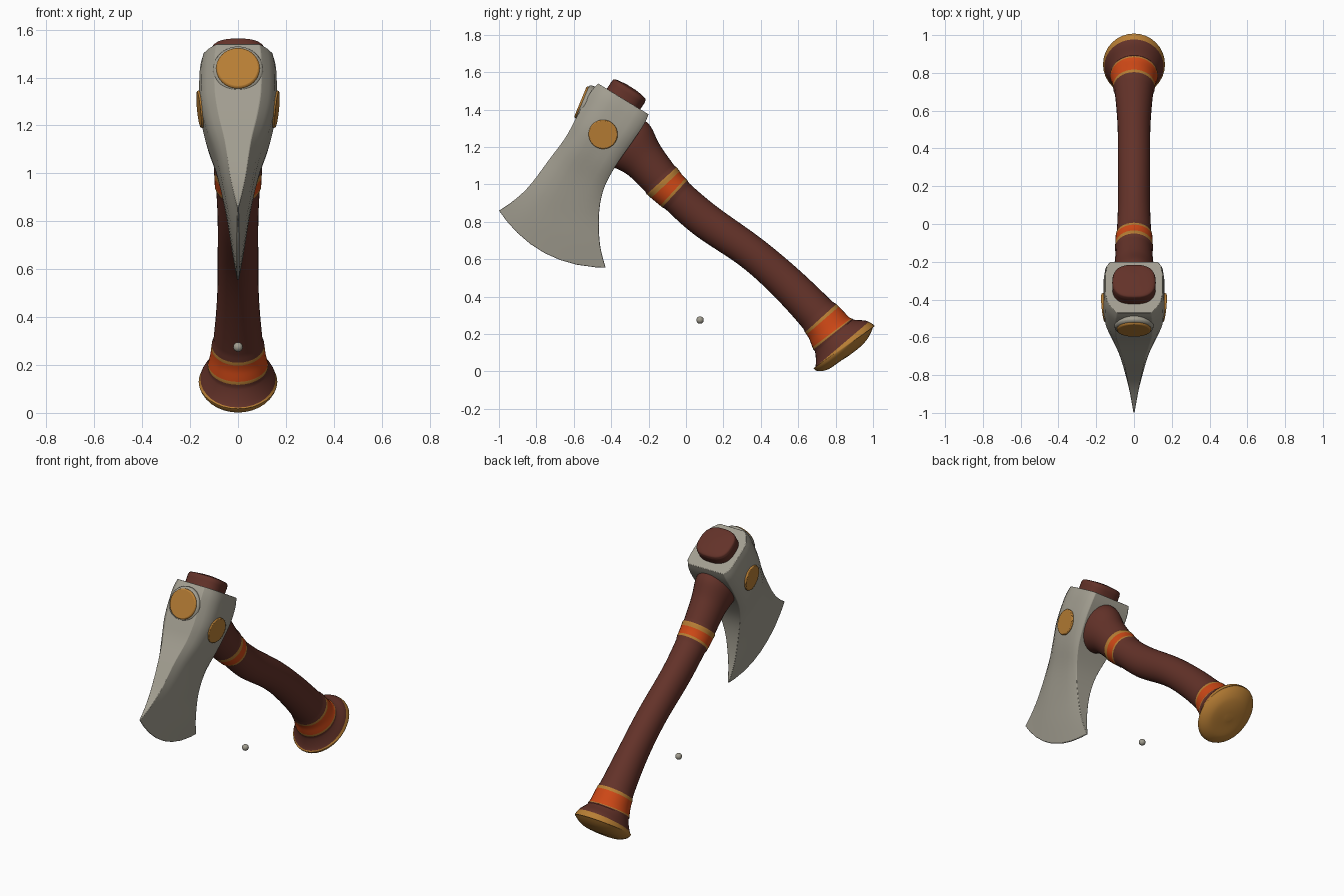
import bpy, bmesh, math
from mathutils import Vector

if "Cube" in bpy.data.objects:
    bpy.data.objects.remove(bpy.data.objects["Cube"], do_unlink=True)


def material(name, rgb):
    m = bpy.data.materials.new(name)
    m.use_nodes = True
    m.diffuse_color = (*rgb, 1)
    m.node_tree.nodes["Principled BSDF"].inputs["Base Color"].default_value = (*rgb, 1)
    return m


wood = material("dark red wood", (0.125, 0.032, 0.022))
orange = material("orange wrap", (0.62, 0.065, 0.008))
gold = material("gold", (0.48, 0.21, 0.035))
steel = material("warm grey steel", (0.36, 0.34, 0.28))


def spline(rows, steps):
    """Smooth interpolation through rows of numbers, giving (u, row) pairs."""
    out = []
    last = len(rows) - 1
    for i in range(last):
        p0, p1, p2, p3 = (rows[min(max(i + k, 0), last)] for k in (-1, 0, 1, 2))
        for s in range(steps):
            t = s / steps
            out.append((i + t, [0.5 * (2 * b + (c - a) * t + (2 * a - 5 * b + 4 * c - d) * t * t
                                       + (3 * b - a - 3 * c + d) * t ** 3)
                                for a, b, c, d in zip(p0, p1, p2, p3)]))
    out.append((last, rows[last]))
    return out


def finish(name, bm, mats, angle=40, bevel=0):
    bmesh.ops.recalc_face_normals(bm, faces=bm.faces)
    me = bpy.data.meshes.new(name)
    bm.to_mesh(me)
    bm.free()
    ob = bpy.data.objects.new(name, me)
    bpy.context.collection.objects.link(ob)
    for m in mats:
        me.materials.append(m)
    if bevel:
        mod = ob.modifiers.new("soft edges", "BEVEL")
        mod.width, mod.segments = bevel, 2
        mod.limit_method, mod.angle_limit = "ANGLE", math.radians(45)
    bpy.ops.object.select_all(action="DESELECT")
    bpy.context.view_layer.objects.active = ob
    ob.select_set(True)
    bpy.ops.object.shade_smooth_by_angle(angle=math.radians(angle))
    return ob


def bridge(bm, a, b, mat=0):
    n = len(a)
    for k in range(n):
        bm.faces.new((a[k], a[(k + 1) % n], b[(k + 1) % n], b[k])).material_index = mat


def sweep(name, rows, steps, mats, rule=lambda u: 0, swell=lambda u: 0, power=1.0, sides=32):
    """Rows are y, z, half width in the side plane, half width along x."""
    data = spline(rows, steps)
    bm = bmesh.new()
    rings = []
    for i, (u, (y, z, h, w)) in enumerate(data):
        a, b = data[max(i - 1, 0)][1], data[min(i + 1, len(data) - 1)][1]
        t = Vector((b[0] - a[0], b[1] - a[1])).normalized()
        ring = []
        for k in range(sides):
            ang = math.tau * k / sides
            c, s = (math.copysign(abs(v) ** power, v) for v in (math.cos(ang), math.sin(ang)))
            r = (h + swell(u)) * s
            ring.append(bm.verts.new(((w + swell(u)) * c, y - t.y * r, z + t.x * r)))
        rings.append(ring)
    for i in range(len(rings) - 1):
        bridge(bm, rings[i], rings[i + 1], rule((data[i][0] + data[i + 1][0]) / 2))
    bm.faces.new(rings[0]).material_index = rule(0)
    bm.faces.new(rings[-1]).material_index = rule(data[-1][0])
    return finish(name, bm, mats)


# Handle with wrapped bands and a gold butt plate
def handle_colour(u):
    if 3 < u < 3.3 or 3.9 < u < 4 or 8 < u < 8.1 or 8.9 < u < 9 or u > 10:
        return 2
    return 1 if 3 < u < 4 or 8 < u < 9 else 0


def band_swell(u):
    return 0.005 if 3 <= u <= 4 or 8 <= u <= 9 else 0


sweep("handle", [
    (-0.36, 1.27, 0.14, 0.12), (-0.30, 1.21, 0.15, 0.12), (-0.225, 1.13, 0.117, 0.105),
    (-0.13, 1.02, 0.103, 0.096), (-0.06, 0.95, 0.094, 0.092), (0.10, 0.81, 0.096, 0.085),
    (0.35, 0.635, 0.092, 0.085), (0.54, 0.47, 0.097, 0.088), (0.72, 0.285, 0.108, 0.105),
    (0.785, 0.20, 0.128, 0.122), (0.834, 0.144, 0.188, 0.157), (0.85, 0.123, 0.193, 0.16),
    (0.871, 0.097, 0.13, 0.11), (0.877, 0.089, 0.02, 0.02)],
    10, [wood, orange, gold], handle_colour, band_swell)

# Handle end standing out of the top of the head
sweep("handle_cap", [
    (-0.40, 1.36, 0.105, 0.115), (-0.325, 1.47, 0.105, 0.115), (-0.307, 1.498, 0.104, 0.114),
    (-0.298, 1.512, 0.092, 0.1), (-0.293, 1.52, 0.03, 0.03)], 4, [wood], power=0.75)

# Axe head: front y z, back y z, half thickness, bow of the section
stations = [
    (-0.47, 1.54, -0.20, 1.375, 0.15, 0), (-0.515, 1.485, -0.225, 1.32, 0.16, 0),
    (-0.59, 1.35, -0.285, 1.23, 0.16, 0), (-0.645, 1.25, -0.375, 1.10, 0.135, 0),
    (-0.73, 1.135, -0.44, 0.975, 0.09, 0.015), (-0.835, 0.995, -0.465, 0.84, 0.055, 0.035),
    (-0.92, 0.915, -0.46, 0.68, 0.028, 0.06), (-1.0, 0.86, -0.43, 0.555, 0.005, 0.085)]
section = [(0, 0.6), (0.1, 0.8), (0.22, 0.95), (0.36, 1), (0.5, 1),
           (0.64, 1), (0.78, 1), (0.92, 0.96), (1, 0.84)]
bm = bmesh.new()
rings = []
for u, (fy, fz, by, bz, w, bow) in spline(stations, 5):
    f, b = Vector((fy, fz)), Vector((by, bz))
    chord = b - f
    out = Vector((chord.y, -chord.x)).normalized()
    side = []
    for t, k in section:
        p = f + chord * t + out * bow * 4 * t * (1 - t)
        side.append((w * k, p.x, p.y))
    mirrored = [(-x, y, z) for x, y, z in reversed(side)]
    rings.append([bm.verts.new(c) for c in side + mirrored])
for a, b in zip(rings, rings[1:]):
    bridge(bm, a, b)
for ring in (rings[0], rings[-1]):
    for k in range(len(section) - 1):
        bm.faces.new((ring[k], ring[k + 1], ring[-2 - k], ring[-1 - k]))
finish("axe_head", bm, [steel], 35, 0.012)


def disc(name, centre, normal, radius, depth, mat, bevel):
    """Round plate whose outer face lies at centre."""
    n = Vector(normal).normalized()
    bm = bmesh.new()
    bmesh.ops.create_cone(bm, cap_ends=True, segments=40, radius1=radius, radius2=radius, depth=depth)
    bmesh.ops.rotate(bm, verts=bm.verts, matrix=Vector((0, 0, 1)).rotation_difference(n).to_matrix())
    bmesh.ops.translate(bm, verts=bm.verts, vec=Vector(centre) - n * depth / 2)
    return finish(name, bm, [mat], 40, bevel)


# Poll boss with its gold inlay
poll_normal = (0, -0.92, 0.38)
disc("poll_ring", (0, -0.555, 1.438), poll_normal, 0.104, 0.12, steel, 0.012)
disc("poll_inlay", (0, -0.565, 1.442), poll_normal, 0.091, 0.03, gold, 0.008)

# Cheek medallions
for label, s in (("left", 1), ("right", -1)):
    disc("cheek_medallion_" + label, (s * 0.164, -0.444, 1.267), (s, -0.1, -0.1),
         0.078, 0.04, gold, 0.005)

# Small loose steel stud
bm = bmesh.new()
bmesh.ops.create_uvsphere(bm, u_segments=16, v_segments=10, radius=0.02)
bmesh.ops.translate(bm, verts=bm.verts, vec=(0, 0.075, 0.275))
finish("loose_stud", bm, [steel])
